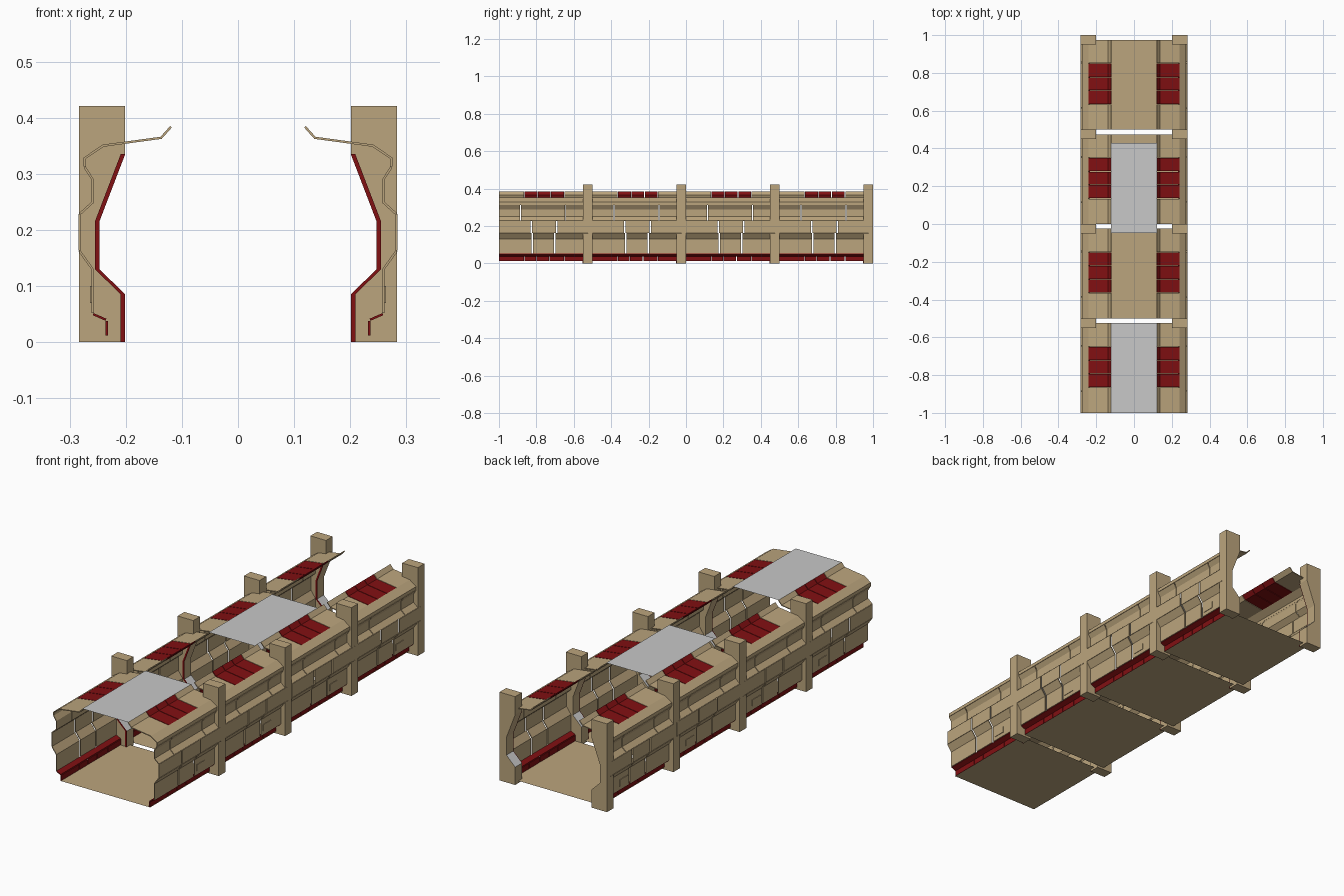
import bpy, bmesh

if "Cube" in bpy.data.objects:
    bpy.data.objects.remove(bpy.data.objects["Cube"])


def material(name, rgb):
    m = bpy.data.materials.new(name)
    m.diffuse_color = (*rgb, 1)
    m.use_nodes = True
    m.node_tree.nodes["Principled BSDF"].inputs["Base Color"].default_value = m.diffuse_color
    return m


TAN = material("sand_tan", (0.50, 0.375, 0.205))
RED = material("dark_red", (0.22, 0.005, 0.006))
GREY = material("light_grey", (0.58, 0.58, 0.58))

START, PITCH, LENGTH = -1.0, 0.5, 0.475   # four repeating bays along y


def finish(name, bm, mats, skin=0, repeat=True, mirror=True, count=4, pitch=PITCH):
    me = bpy.data.meshes.new(name)
    bm.to_mesh(me)
    bm.free()
    ob = bpy.data.objects.new(name, me)
    bpy.context.collection.objects.link(ob)
    for m in mats:
        me.materials.append(m)
    if skin:
        s = ob.modifiers.new("skin", 'SOLIDIFY')
        s.thickness, s.offset, s.use_even_offset = skin, -1, True
    if repeat:
        a = ob.modifiers.new("bays", 'ARRAY')
        a.count = count
        a.use_relative_offset, a.use_constant_offset = False, True
        a.constant_offset_displace = (0, pitch, 0)
    if mirror:
        ob.modifiers.new("both_sides", 'MIRROR')
    return ob


def panels(name, profile, spans, mats, red=(), skin=0.004):
    """Sweep an open x-z profile along each y span; spans listed in red use slot 1."""
    bm = bmesh.new()
    for k, (a, b) in enumerate(spans):
        rows = [[bm.verts.new((x, START + y, z)) for x, z in profile] for y in (a, b)]
        for i in range(len(profile) - 1):
            f = bm.faces.new((rows[0][i], rows[0][i + 1], rows[1][i + 1], rows[1][i]))
            f.material_index = 1 if k in red else 0
    return finish(name, bm, mats, skin)


def prism(name, outline, y0, y1, mats, rule=None):
    """Extrude a closed x-z outline along y."""
    bm = bmesh.new()
    f = bm.faces.new([bm.verts.new((x, y0, z)) for x, z in outline])
    top = bmesh.ops.extrude_face_region(bm, geom=[f])
    bmesh.ops.translate(bm, vec=(0, y1 - y0, 0),
                        verts=[v for v in top['geom'] if isinstance(v, bmesh.types.BMVert)])
    bmesh.ops.recalc_face_normals(bm, faces=bm.faces)
    if rule:
        for f in bm.faces:
            f.material_index = rule(f)
    return finish(name, bm, mats)


def spans(*cuts, gap=0.006):
    """Split one bay at the cuts, leaving a narrow joint at each."""
    ends = [-gap / 2, *cuts, LENGTH + gap / 2]
    return [(a + gap / 2, b - gap / 2) for a, b in zip(ends, ends[1:])]


# Roof flaps with three red tiles in each bay
panels("roof_flap", [(0.121, 0.385), (0.138, 0.366), (0.241, 0.352)],
       spans(0.135, 0.207, 0.278, 0.35, gap=0.003), [TAN, RED], red=(1, 2, 3))
# Eave running between roof and wall
panels("eave", [(0.241, 0.352), (0.275, 0.329), (0.275, 0.313)], spans(), [TAN])
# Upper wall stones
panels("upper_wall", [(0.275, 0.311), (0.261, 0.289), (0.261, 0.25), (0.283, 0.230)],
       spans(0.115, 0.355, gap=0.004), [TAN])
# Belt stones and lower wall stones with staggered joints
panels("belt_wall", [(0.284, 0.228), (0.284, 0.163)], spans(0.172, 0.308, gap=0.008), [TAN])
panels("lower_wall", [(0.284, 0.161), (0.261, 0.129), (0.261, 0.052)],
       spans(0.178, 0.297, gap=0.008), [TAN])
# Red skirting below the wall
panels("ledge", [(0.259, 0.048), (0.236, 0.038)], spans(), [RED])
panels("skirting", [(0.236, 0.038), (0.236, 0.012)],
       spans(0.135, 0.2, 0.27, 0.35, gap=0.003), [RED])

# Small latch plate on the lower wall
prism("latch_plate", [(0.260, 0.07), (0.2635, 0.07), (0.2635, 0.1), (0.260, 0.1)],
      START + 0.315, START + 0.375, [TAN])

# Pillars with a carved inner edge and a grey sill on the slope
inner = [(0.201, 0.335), (0.247, 0.215), (0.247, 0.13), (0.201, 0.085), (0.201, 0.0)]
prism("pillar", [(0.201, 0.421), *inner, (0.2835, 0.0), (0.2835, 0.421)],
      -0.55, -0.5, [TAN, GREY],
      lambda f: 1 if f.normal.x < -0.3 and 0.3 < f.normal.z < 0.95 else 0)
# Red trim along the front of the carved edge
prism("pillar_trim", inner + [(x + 0.008, z) for x, z in reversed(inner)],
      -0.553, -0.55, [RED])


def sheet(name, x, y0, y1, z, mat, count, pitch):
    bm = bmesh.new()
    bm.faces.new([bm.verts.new(p) for p in
                  ((-x, y0, z), (x, y0, z), (x, y1, z), (-x, y1, z))])
    finish(name, bm, [mat], mirror=False, count=count, pitch=pitch)


# Floor sheets, and grey ceiling sheets over every other bay
sheet("floor", 0.237, START, START + LENGTH, 0.01, TAN, 4, PITCH)
sheet("ceiling_sheet", 0.121, -1.0, -0.525, 0.385, GREY, 2, 0.953)
